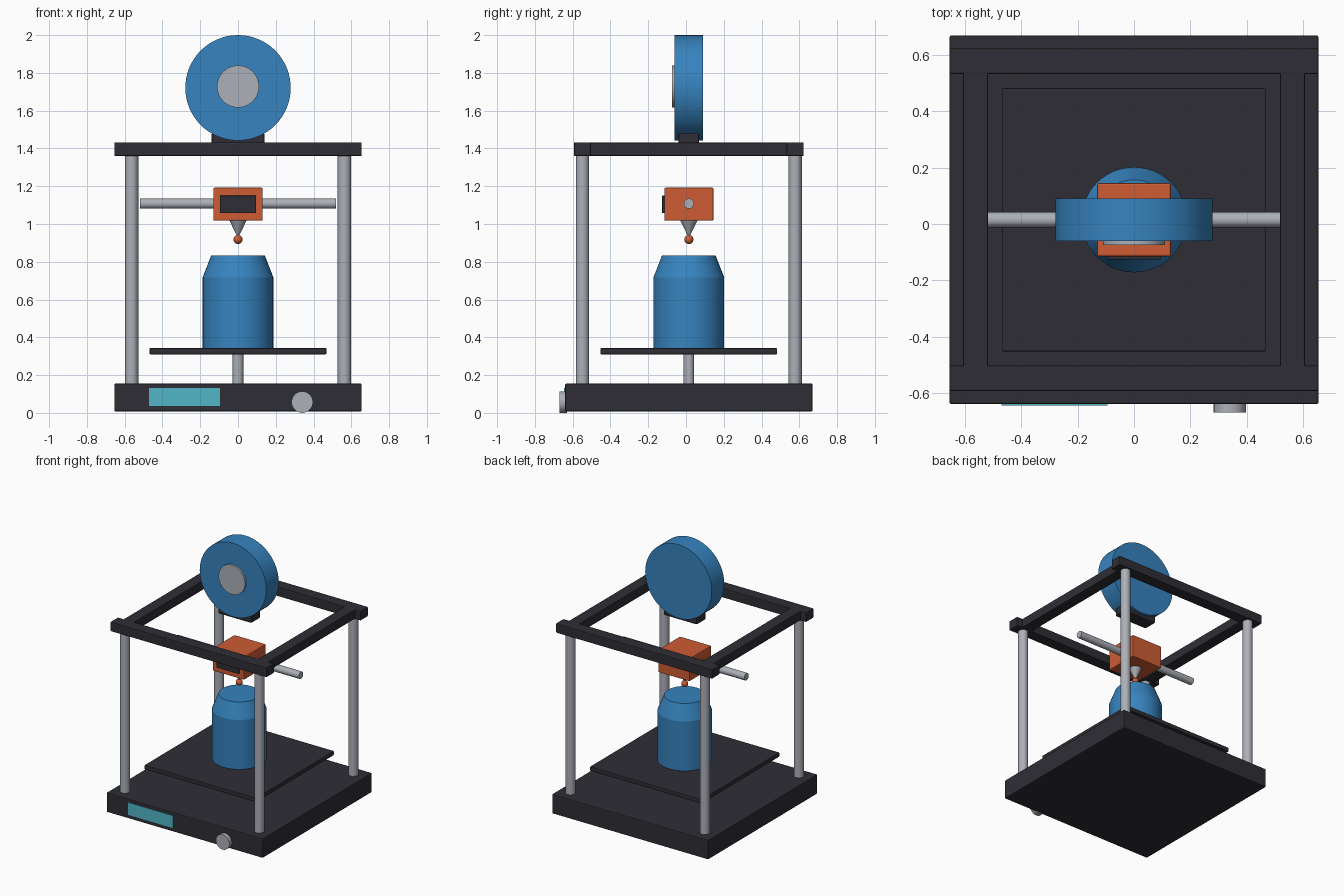
import bpy
import math

if "Cube" in bpy.data.objects:
    bpy.data.objects.remove(bpy.data.objects["Cube"], do_unlink=True)

CY = 0.015  # depth centre of the frame


def material(name, rgb):
    m = bpy.data.materials.new(name)
    m.use_nodes = True
    m.diffuse_color = (*rgb, 1)
    for node in m.node_tree.nodes:
        if node.type == 'BSDF_PRINCIPLED':
            node.inputs["Base Color"].default_value = (*rgb, 1)
    return m


DARK = material("charcoal", (0.027, 0.027, 0.036))
BLUE = material("blue plastic", (0.037, 0.228, 0.52))
ORANGE = material("orange plastic", (0.61, 0.107, 0.034))
STEEL = material("steel", (0.413, 0.434, 0.479))
CYAN = material("screen cyan", (0.084, 0.468, 0.578))


def finish(name, mat, smooth=True):
    ob = bpy.context.object
    ob.name = name
    ob.data.name = name
    ob.data.materials.append(mat)
    if smooth:
        bpy.ops.object.shade_smooth_by_angle(angle=math.radians(30))
    return ob


def box(name, mat, x, y, z, bevel=0.0):
    """Box from (min, max) ranges along each axis."""
    ranges = (x, y, z)
    bpy.ops.mesh.primitive_cube_add(size=1, location=[(a + b) / 2 for a, b in ranges])
    bpy.context.object.scale = [b - a for a, b in ranges]
    bpy.ops.object.transform_apply(location=False, rotation=False, scale=True)
    ob = finish(name, mat, False)
    if bevel:
        mod = ob.modifiers.new("bevel", 'BEVEL')
        mod.width = bevel
        mod.segments = 2
    return ob


def rod(name, mat, centre, r, length, axis='Z', sides=32, tip=None):
    """Cylinder, or a cone when the far end has its own radius."""
    rot = {'X': (0, math.pi / 2, 0), 'Y': (math.pi / 2, 0, 0), 'Z': (0, 0, 0)}[axis]
    bpy.ops.mesh.primitive_cone_add(vertices=sides, radius1=r, radius2=r if tip is None else tip,
                                    depth=length, location=centre, rotation=rot)
    return finish(name, mat)


# Base with control panel
box("base", DARK, (-0.655, 0.655), (CY - 0.655, CY + 0.655), (0.008, 0.155), 0.006)
box("screen", CYAN, (-0.47, -0.095), (-0.645, -0.638), (0.037, 0.131))
rod("control_knob", STEEL, (0.34, -0.65, 0.057), 0.057, 0.04, 'Y', 24)

# Posts and top frame
for sx, side in ((-1, "right"), (1, "left")):
    for sy, end in ((-1, "front"), (1, "back")):
        rod(f"{end}_{side}_post", STEEL, (sx * 0.563, CY + sy * 0.563, 0.757), 0.035, 1.21)
    box(f"{side}_top_beam", DARK, (sx * 0.563 - 0.044, sx * 0.563 + 0.044),
        (CY - 0.525, CY + 0.525), (1.361, 1.431), 0.004)
for sy, end in ((-1, "front"), (1, "back")):
    y = CY + sy * 0.563
    box(f"{end}_top_beam", DARK, (-0.655, 0.655), (y - 0.045, y + 0.045), (1.36, 1.432), 0.005)

# Print bed on its lift column
rod("bed_column", STEEL, (0, CY, 0.232), 0.028, 0.164)
box("print_bed", DARK, (-0.468, 0.468), (CY - 0.468, CY + 0.468), (0.31, 0.343), 0.005)

# Printed bottle
rod("bottle_body", BLUE, (0, CY, 0.53), 0.187, 0.376, sides=48)
rod("bottle_shoulder", BLUE, (0, CY, 0.7755), 0.187, 0.115, sides=48, tip=0.142)

# Print head on its cross rod
rod("cross_rod", STEEL, (0, CY, 1.108), 0.027, 1.036, 'X')
box("print_head", ORANGE, (-0.131, 0.131), (CY - 0.13, CY + 0.13), (1.018, 1.192), 0.006)
box("head_plate", DARK, (-0.095, 0.095), (-0.126, -0.11), (1.057, 1.15), 0.002)
rod("nozzle", STEEL, (0, CY, 0.981), 0.008, 0.078, tip=0.046)
bpy.ops.mesh.primitive_uv_sphere_add(segments=24, ring_count=12, radius=0.024,
                                     location=(0, CY, 0.918))
finish("molten_drop", ORANGE)

# Filament spool with hub and foot
rod("spool", BLUE, (0, CY, 1.721), 0.279, 0.15, 'Y', 64)
rod("spool_hub", STEEL, (0, -0.02, 1.728), 0.111, 0.11, 'Y', 48)
box("spool_foot", DARK, (-0.14, 0.14), (CY - 0.055, CY + 0.055), (1.42, 1.483), 0.01)
